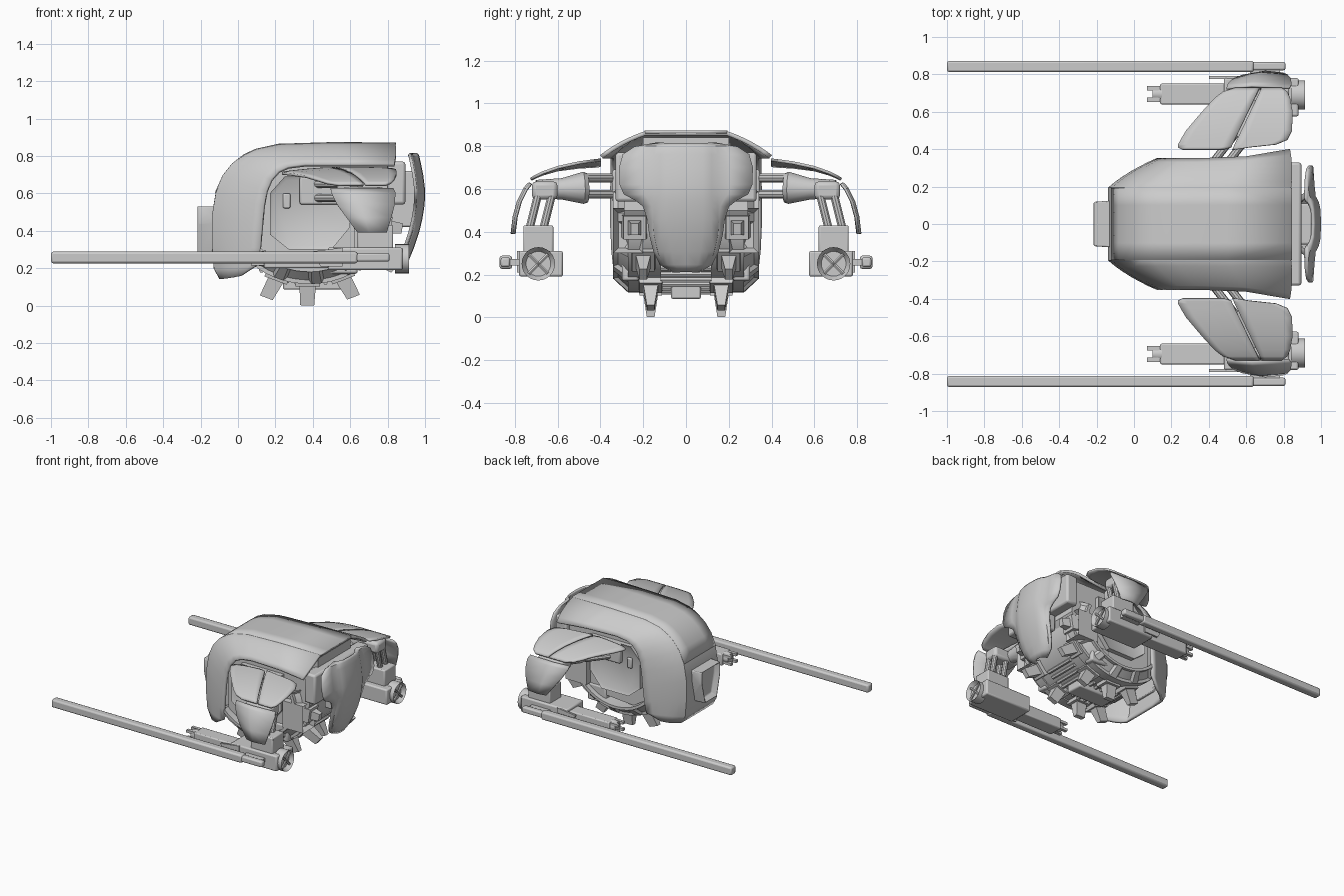
import bpy, bmesh
from math import sin, cos, radians, pi
from mathutils import Vector

old = bpy.data.objects.get("Cube")
if old:
    bpy.data.objects.remove(old)

grey = bpy.data.materials.new("plain_grey")
grey.use_nodes = True
grey.diffuse_color = (0.6, 0.6, 0.6, 1)
grey.node_tree.nodes["Principled BSDF"].inputs["Base Color"].default_value = (0.6, 0.6, 0.6, 1)
parts = []


def finish(name, bm, mirror=False, thick=0, bevel=0):
    bmesh.ops.recalc_face_normals(bm, faces=bm.faces)
    mesh = bpy.data.meshes.new(name)
    bm.to_mesh(mesh)
    bm.free()
    mesh.materials.append(grey)
    obj = bpy.data.objects.new(name, mesh)
    bpy.context.collection.objects.link(obj)
    if bevel:
        mod = obj.modifiers.new("bevel", "BEVEL")
        mod.width = bevel
        mod.segments = 2
    if mirror:
        mod = obj.modifiers.new("mirror", "MIRROR")
        mod.use_axis = (False, True, False)
    if thick:
        mod = obj.modifiers.new("thickness", "SOLIDIFY")
        mod.thickness = thick
        mod.offset = 0
    parts.append(obj)
    return obj


def last_cap(i, j):
    return i < 0


def loft(name, rows, closed=False, inset=0, depth=0, pick=last_cap, **opts):
    """Skin rows of points; closed rows get end caps; picked faces can be recessed."""
    bm = bmesh.new()
    grid = [[bm.verts.new(p) for p in row] for row in rows]
    count = len(rows[0])
    faces = []
    for i, (a, b) in enumerate(zip(grid, grid[1:])):
        for j in range(count if closed else count - 1):
            k = (j + 1) % count
            faces.append((i, j, bm.faces.new((a[j], a[k], b[k], b[j]))))
    if closed:
        bm.faces.new(grid[0])
        faces.append((-1, -1, bm.faces.new(grid[-1])))
    bmesh.ops.recalc_face_normals(bm, faces=bm.faces)
    if inset:
        chosen = [f for i, j, f in faces if pick(i, j)]
        bmesh.ops.inset_region(bm, faces=chosen, thickness=inset, depth=-depth, use_even_offset=True)
    return finish(name, bm, **opts)


def box(name, x, y, z, **opts):
    rows = [[(i, y[0], z[0]), (i, y[1], z[0]), (i, y[1], z[1]), (i, y[0], z[1])] for i in x]
    return loft(name, rows, True, **opts)


def tube(name, points, radii, sides=16, **opts):
    pts = [Vector(p) for p in points]
    along = (pts[-1] - pts[0]).normalized()
    side = along.cross(Vector((0, 0, 1))).normalized()
    up = side.cross(along)
    turns = [2 * pi * i / sides for i in range(sides)]
    rows = [[p + r * (side * cos(t) + up * sin(t)) for t in turns] for p, r in zip(pts, radii)]
    return loft(name, rows, True, **opts)


def prism(name, outline, y0, y1, **opts):
    return loft(name, [[(x, y, z) for x, z in outline] for y in (y0, y1)], True, **opts)


def wheel(deg, r, y):
    a = radians(deg)
    return Vector((0.38 + 1.2 * r * cos(a), y, 0.47 + r * sin(a)))


# Hood: crown line and side edge joined by a gently bulging skin
crown = [(0.84, 0.86), (0.5, 0.86), (0.22, 0.852), (0.1, 0.826), (0.04, 0.798), (-0.02, 0.752), (-0.07, 0.69),
         (-0.11, 0.6), (-0.13, 0.48), (-0.13, 0.32), (-0.12, 0.2), (-0.09, 0.145)]
edge = [(0.835, 0.395, 0.75), (0.6, 0.355, 0.75), (0.36, 0.345, 0.75), (0.27, 0.345, 0.738), (0.22, 0.345, 0.715),
        (0.18, 0.345, 0.67), (0.155, 0.345, 0.61), (0.14, 0.345, 0.53), (0.13, 0.345, 0.42),
        (0.12, 0.34, 0.31), (0.11, 0.33, 0.22), (0.02, 0.28, 0.16)]
hub = Vector((0.45, 0, 0.4))
rows = []
for (x, z), e in zip(crown, edge):
    start, stop = Vector((x, 0.19, z)), Vector(e)
    mid = (start + stop) / 2
    mid += (mid - hub).normalized() * 0.025
    row = [Vector((x, y, z)) for y in (0, 0.1, 0.19)]
    for i in range(1, 7):
        t = i / 6
        row.append(start * (1 - t) ** 2 + mid * 2 * t * (1 - t) + stop * t * t)
    rows.append(row)
loft("hood", rows, mirror=True, thick=0.02)

# Raised strip along the crown
strip = [[p + (p - hub).normalized() * 0.008 for p in row[:3]] for row in rows[:8]]
loft("crown_panel", strip, mirror=True, thick=0.012)

# Nose vent
loft("nose_vent", [[(x, -w, 0.53), (x, w, 0.53), (x, w, 0.44), (x, v, 0.28), (x, -v, 0.28), (x, -w, 0.44)]
                   for x, w, v in ((-0.1, 0.125, 0.09), (-0.205, 0.12, 0.08), (-0.22, 0.11, 0.07))],
     True, inset=0.025, depth=0.04, bevel=0.006)

# Inner hull with bevelled side panels and arm sockets
prism("core_drum", [wheel(a, 0.345, 0).xz for a in range(0, 360, 10)], -0.21, 0.21)
hull = [(0.12, 0.3), (0.12, 0.62), (0.24, 0.76), (0.8, 0.76), (0.82, 0.5), (0.72, 0.34), (0.5, 0.24), (0.25, 0.22)]
prism("inner_hull", hull, -0.29, 0.29)
prism("side_panel", [(0.17, 0.38), (0.17, 0.6), (0.25, 0.69), (0.6, 0.69), (0.6, 0.42), (0.5, 0.3), (0.27, 0.3)],
      0.28, 0.325, inset=0.02, depth=0.012, mirror=True)
box("side_handle", (0.24, 0.28), (0.31, 0.33), (0.52, 0.6), bevel=0.008, mirror=True)
box("arm_socket", (0.33, 0.54), (0.3, 0.345), (0.54, 0.69), bevel=0.01, mirror=True)
box("rear_frame", (0.8, 0.895), (-0.33, 0.33), (0.54, 0.77), bevel=0.015)
box("rear_mount", (0.82, 0.95), (-0.11, 0.11), (0.42, 0.72), bevel=0.01)
box("roof_beam", (0.72, 0.83), (-0.2, 0.2), (0.76, 0.84))

# Wheel rims with long recessed slots along the chamfer
section = [(0.27, 0.34), (0.29, 0.34), (0.355, 0.27), (0.355, 0.2), (0.27, 0.2)]
loft("wheel_rim", [[wheel(a, r, y) for r, y in section] for a in range(-144, 28, 7)],
     True, inset=0.016, depth=0.015, pick=lambda i, j: j == 1 and i % 4 > 0, mirror=True)

# Spikes and their sockets around the rims
for deg, y in ((-114, 0.165), (-91, 0.165), (-65, 0.165), (-35, 0.2), (-8, 0.24)):
    reach = 0.42 if deg == -8 else 0.47
    for name, low, high in (("spike", (0.32, 7, 0.042), (reach, 3.8, 0.018)),
                            ("spike_socket", (0.3, 10, 0.065), (0.372, 8.5, 0.052))):
        loft(name, [[wheel(deg + s * da, r, y + t * dy) for s, t in ((-1, -1), (1, -1), (1, 1), (-1, 1))]
                    for r, da, dy in (low, high)], True, mirror=True)

# Ribbed grille under the belly
box("belly_block", (0.24, 0.56), (-0.07, 0.07), (0.085, 0.2), bevel=0.01)
for deg in range(-134, -40, 7):
    tube("belly_rib", [wheel(deg, 0.352, -0.12), wheel(deg, 0.352, 0.12)], (0.014, 0.014), 6)

# Rear side frames
box("rear_side_frame", (0.62, 0.8), (0.2, 0.34), (0.3, 0.51), inset=0.025, depth=0.05, mirror=True)
box("lower_side_frame", (0.48, 0.64), (0.22, 0.3), (0.17, 0.3), bevel=0.012, mirror=True)

# Rear shield: wide ears, with a raised spine running down the middle
shield = [(0.955, 0.81, 0.14), (0.962, 0.795, 0.24), (0.97, 0.76, 0.295), (0.982, 0.7, 0.312), (0.992, 0.62, 0.31),
          (0.992, 0.575, 0.29), (0.99, 0.55, 0.24), (0.987, 0.52, 0.2), (0.977, 0.46, 0.18), (0.96, 0.39, 0.17),
          (0.933, 0.31, 0.15), (0.908, 0.25, 0.12), (0.89, 0.215, 0.06)]
rows = []
for x, z, w in shield:
    core = min(0.13, 0.75 * w)
    rows.append([(x, 0, z), (x - 0.003, core * 0.6, z), (x - 0.012, core * 0.9, z), (x - 0.028, core * 1.12, z),
                 (x - 0.034, core * 0.6 + w * 0.4, z), (x - 0.042, w, z)])
loft("rear_shield", rows, mirror=True, thick=0.016)

# Shoulder plates, split by a straight slanting seam
span = [(0.397, 0.26, 0.48, 0.735), (0.41, 0.235, 0.62, 0.734), (0.425, 0.237, 0.76, 0.732),
        (0.45, 0.25, 0.82, 0.729), (0.5, 0.28, 0.845, 0.722), (0.6, 0.365, 0.848, 0.7),
        (0.67, 0.43, 0.835, 0.675), (0.705, 0.475, 0.82, 0.658), (0.725, 0.54, 0.79, 0.645)]
fore, aft = [], []
for y, x0, x1, z in span:
    seam = 0.53 + (y - 0.42) * 0.48
    for rows, a, b in ((fore, x0, min(x1, seam - 0.006)), (aft, seam + 0.006, max(x1, seam + 0.02))):
        xs = [a + (b - a) * i / 6 for i in range(7)]
        rows.append([(x, y, z - 0.2 * max(0, 0.6 - x) ** 2) for x in xs])
loft("shoulder_plate_fore", fore, mirror=True, thick=0.014)
loft("shoulder_plate_aft", aft, mirror=True, thick=0.014)

# Outer arm guards
guard = [(0.625, 0.495, 0.83, 0.735), (0.6, 0.5, 0.842, 0.755), (0.54, 0.53, 0.838, 0.785),
         (0.47, 0.58, 0.82, 0.804), (0.39, 0.64, 0.795, 0.814)]
loft("arm_guard", [[(x0, y - 0.012, z), (x0 * 0.6 + x1 * 0.4, y, z), (x1, y - 0.01, z)] for z, x0, x1, y in guard],
     mirror=True, thick=0.012)

# Arms: paired struts, tapered joint, elbow and down struts
for x in (0.4, 0.48):
    for z in (0.575, 0.65):
        tube("arm_strut", [(x, 0.3, z), (x + 0.14, 0.48, z)], (0.022, 0.022), 10, mirror=True)
tube("arm_joint", [(0.59, 0.46, 0.605), (0.6, 0.48, 0.605), (0.62, 0.58, 0.6), (0.62, 0.7, 0.6)],
     (0.068, 0.075, 0.05, 0.042), mirror=True)
box("elbow", (0.56, 0.78), (0.6, 0.72), (0.55, 0.635), bevel=0.02, mirror=True)
for x in (0.66, 0.76):
    for y in (0.625, 0.69):
        tube("down_strut", [(x, y, 0.58), (x, y + 0.045, 0.4)], (0.02, 0.02), 10, mirror=True)

# Gun pod below each arm
box("pod_collar", (0.64, 0.83), (0.62, 0.76), (0.28, 0.43), bevel=0.008, mirror=True)
box("pod_body", (0.48, 0.88), (0.575, 0.78), (0.19, 0.31), bevel=0.01, mirror=True)
box("barrel_housing", (0.14, 0.5), (0.64, 0.75), (0.2, 0.29), bevel=0.008, mirror=True)
tube("muzzle", [(0.15, 0.695, 0.25), (0.1, 0.695, 0.25)], (0.045, 0.035), 12, mirror=True)
for sy in (-1, 1):
    for sz in (-1, 1):
        y, z = 0.695 + sy * 0.03, 0.25 + sz * 0.026
        box("muzzle_prong", (0.07, 0.14), (y - 0.012, y + 0.012), (z - 0.01, z + 0.01), mirror=True)
tube("pod_exhaust", [(0.84, 0.69, 0.25), (0.913, 0.69, 0.25)], (0.078, 0.078), 24,
     inset=0.02, depth=0.03, mirror=True)
for s in (-1, 1):
    tube("exhaust_spoke", [(0.895, 0.645, 0.25 - s * 0.045), (0.895, 0.735, 0.25 + s * 0.045)],
         (0.009, 0.009), 6, mirror=True)
prism("pod_fin", [(0.4, 0.29), (0.56, 0.31), (0.56, 0.21), (0.44, 0.21)], 0.775, 0.79, mirror=True)

# Long outer cannons and their brackets
box("long_cannon", (-1, 0.64), (0.812, 0.872), (0.226, 0.288), bevel=0.012, mirror=True)
box("cannon_bracket", (0.6, 0.81), (0.822, 0.866), (0.235, 0.28), bevel=0.01, mirror=True)
box("bracket_link", (0.62, 0.78), (0.77, 0.83), (0.243, 0.272), mirror=True)

# Smooth shading with sharp edges kept
bpy.ops.object.select_all(action="DESELECT")
for obj in parts:
    obj.select_set(True)
bpy.context.view_layer.objects.active = parts[0]
bpy.ops.object.shade_smooth_by_angle(angle=radians(35))
